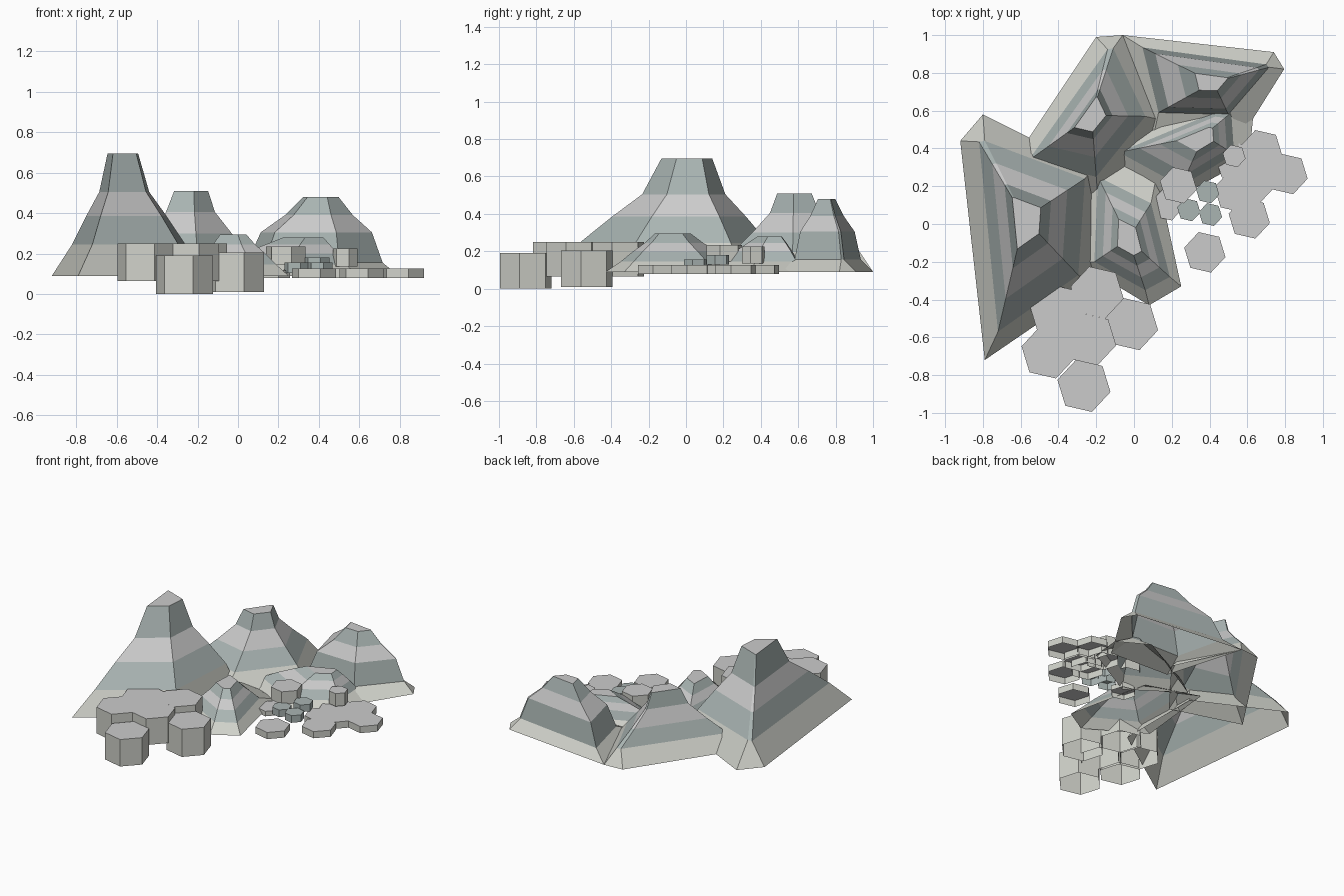
import bpy, math
from math import cos, sin, radians

if "Cube" in bpy.data.objects:
    bpy.data.objects.remove(bpy.data.objects["Cube"])


def mat(name, c):
    m = bpy.data.materials.new(name)
    m.diffuse_color = (*c, 1)
    m.use_nodes = True
    m.node_tree.nodes["Principled BSDF"].inputs["Base Color"].default_value = m.diffuse_color
    return m


WARM = mat("warm_stone", (0.63, 0.64, 0.59))
GREEN = mat("green_stone", (0.40, 0.46, 0.45))
GREY = mat("grey_stone", (0.60, 0.60, 0.60))


def make(name, verts, faces, mats):
    me = bpy.data.meshes.new(name)
    me.from_pydata(verts, [], faces)
    for m in (WARM, GREEN, GREY):
        me.materials.append(m)
    for p, i in zip(me.polygons, mats):
        p.material_index = i
    ob = bpy.data.objects.new(name, me)
    bpy.context.collection.objects.link(ob)
    return ob


def mountain(name, base, ring, centre, levels):
    """Flared base outline, then a ring outline shrunk toward a centre at each (z, scale); open underneath."""
    n, (cx, cy) = len(base), centre
    verts = [(x, y, .09) for x, y in base]
    verts += [(cx + s * (x - cx), cy + s * (y - cy), z) for z, s in levels for x, y in ring]
    faces, mats = [], []
    for k in range(len(levels)):
        for i in range(n):
            j = (i + 1) % n
            faces.append((k * n + i, k * n + j, k * n + n + j, k * n + n + i))
            mats.append((0, 1, 2, 1)[k])
    top = len(levels) * n
    faces.append(tuple(range(top, top + n)))
    mats.append(2)
    make(name, verts, faces, mats)


def hexagon(name, x, y, r, z0, z1, turn=-13, side=0, top=2):
    """Hexagonal column, open underneath."""
    ang = [radians(turn + 60 * i) for i in range(6)]
    verts = [(x + r * cos(a), y + r * sin(a), z) for z in (z0, z1) for a in ang]
    faces = [(i, (i + 1) % 6, (i + 1) % 6 + 6, i + 6) for i in range(6)]
    faces.append(tuple(range(6, 12)))
    make(name, verts, faces, [side] * 6 + [top])


# Mountains
mountain("tall_mountain",
         [(-.92, .44), (-.79, -.72), (-.22, -.33), (-.22, .29), (-.80, .58)],
         [(-.82, .435), (-.72, -.57), (-.295, -.27), (-.26, .24), (-.79, .44)], (-.58, .03),
         [(.245, 1), (.385, .71), (.505, .44), (.695, .27)])
mountain("back_left_mountain",
         [(-.20, .99), (-.68, .27), (-.19, .12), (.15, .55), (-.06, 1.0)],
         [(-.14, .925), (-.56, .335), (-.20, .25), (.06, .57), (-.11, .93)], (-.225, .576),
         [(.195, 1), (.30, .68), (.405, .39), (.51, .27)])
mountain("back_right_mountain",
         [(-.06, 1.0), (.10, .45), (.55, .43), (.795, .82), (.74, .91)],
         [(.045, .935), (.13, .59), (.50, .58), (.715, .83), (.70, .845)], (.42, .75),
         [(.155, 1), (.305, .82), (.39, .50), (.48, .26)])
mountain("low_mountain",
         [(-.15, .36), (.20, .12), (.61, .35), (.63, .56), (.42, .68)],
         [(-.08, .38), (.25, .20), (.53, .37), (.515, .59), (.45, .60)], (.37, .47),
         [(.145, 1), (.20, .76), (.245, .52), (.28, .32)])
mountain("small_mountain",
         [(-.24, .38), (-.30, -.20), (.08, -.43), (.25, -.33), (.12, .26)],
         [(-.19, .25), (-.21, -.20), (.06, -.35), (.19, -.28), (.09, .11)], (-.03, -.08),
         [(.145, 1), (.20, .75), (.245, .52), (.295, .32)])

# Large stone plateau
for i, (x, y, z0, z1) in enumerate([
        (-.195, -.363, .065, .25), (-.235, -.61, .065, .25), (-.455, -.68, .065, .25),
        (-.415, -.455, .065, .25), (-.013, -.53, .01, .205), (-.265, -.857, 0, .19)]):
    hexagon(f"plateau_hex_{i}", x, y, .144, z0, z1)

# Thin stone platform
for i, (x, y) in enumerate([(.675, .39), (.81, .265), (.61, .03), (.635, .22),
                            (.54, .33), (.535, .17), (.375, -.15)]):
    hexagon(f"platform_hex_{i}", x, y, .112, .08, .127)
hexagon("platform_hex_low", .175, .10, .085, .08, .115)

# Raised pillars and small green steps
hexagon("pillar_wide", .235, .205, .10, .145, .235)
hexagon("pillar_small", .53, .36, .062, .135, .225)
for i, (x, y, z) in enumerate([(.39, .17, .18), (.29, .075, .155), (.405, .05, .155)]):
    hexagon(f"step_hex_{i}", x, y, .063, z - .05, z, side=1, top=1)
